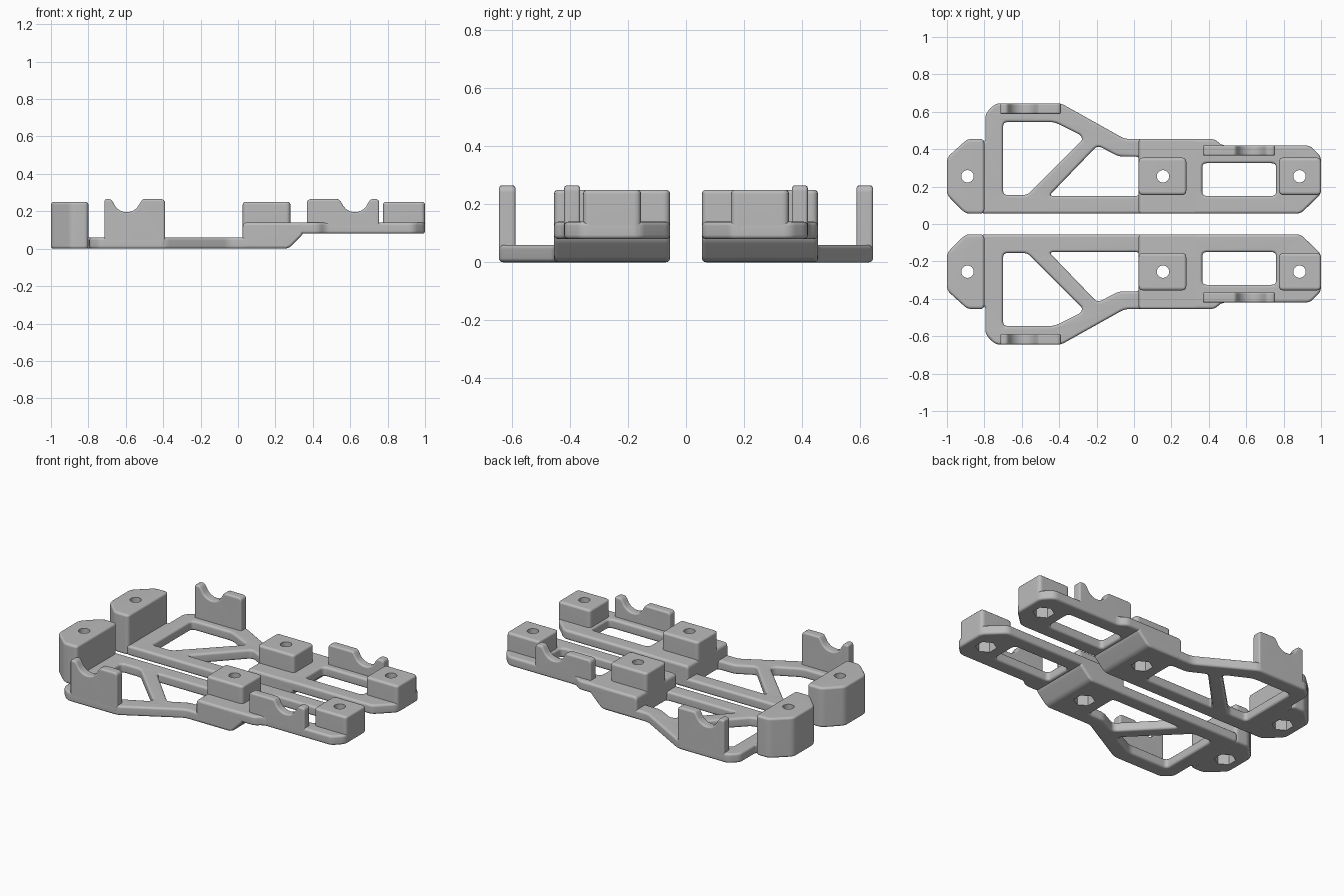
import bpy, bmesh, math
from mathutils import Vector
from mathutils.geometry import tessellate_polygon

cube = bpy.data.objects.get("Cube")
if cube:
    bpy.data.objects.remove(cube)

grey = bpy.data.materials.new("light grey plastic")
grey.use_nodes = True
colour = (0.5, 0.5, 0.5, 1)
grey.diffuse_color = colour
grey.node_tree.nodes["Principled BSDF"].inputs["Base Color"].default_value = colour

INNER, OUTER = 0.055, 0.455      # sides of each rail
BOLT_Y = 0.255
BOLTS = [(-0.89, 0, 0.12), (0.155, 0, 0.12), (0.885, 0.08, 0.16)]


def fillet(points, reach=0.025, steps=4):
    """Round the clear corners of a closed 2D outline."""
    pts = [Vector(p) for p in points]
    out = []
    for i, p in enumerate(pts):
        a, b = pts[i - 1] - p, pts[(i + 1) % len(pts)] - p
        if (-a).angle(b) < math.radians(25):
            out.append(p)
            continue
        t = min(reach, 0.45 * a.length, 0.45 * b.length)
        s, e = p + a.normalized() * t, p + b.normalized() * t
        for k in range(steps + 1):
            u = k / steps
            out.append(s * (1 - u) ** 2 + p * 2 * u * (1 - u) + e * u * u)
    return out


def wind(pts, ccw):
    area = sum(pts[i - 1].x * p.y - p.x * pts[i - 1].y for i, p in enumerate(pts))
    return pts if (area > 0) == ccw else pts[::-1]


def inset(pts, d):
    """Move a closed outline towards the material by d."""
    out = []
    for i, p in enumerate(pts):
        a = (p - pts[i - 1]).normalized()
        b = (pts[(i + 1) % len(pts)] - p).normalized()
        na, nb = Vector((-a.y, a.x)), Vector((-b.y, b.x))
        out.append(p + (na + nb) * d / (1 + na.dot(nb)))
    return out


def prism(name, outline, lo, hi, holes=(), axis="z", edge=0.014):
    """Outline with holes, extruded along an axis with rounded rims."""
    loops = [wind(fillet(outline), True)] + [wind(fillet(h), False) for h in holes]
    arc = [math.pi / 2 * k / 3 for k in range(4)]
    levels = [(edge * (1 - math.sin(a)), lo + edge * (1 - math.cos(a))) for a in arc]
    levels += [(d, lo + hi - h) for d, h in reversed(levels)]
    bm = bmesh.new()
    caps = {0: [], len(levels) - 1: []}
    for loop in loops:
        rings = []
        for k, (d, h) in enumerate(levels):
            flat = inset(loop, d)
            ring = [bm.verts.new((p.x, p.y, h) if axis == "z" else (p.x, h, p.y))
                    for p in flat]
            rings.append(ring)
            if k in caps:
                caps[k].append((flat, ring))
        for r, s in zip(rings, rings[1:]):
            for i in range(len(r)):
                bm.faces.new((r[i - 1], r[i], s[i], s[i - 1]))
    for parts in caps.values():
        verts = [v for _, ring in parts for v in ring]
        for tri in tessellate_polygon([[p.to_3d() for p in flat] for flat, _ in parts]):
            bm.faces.new([verts[i] for i in tri])
    bmesh.ops.recalc_face_normals(bm, faces=bm.faces)
    mesh = bpy.data.meshes.new(name)
    bm.to_mesh(mesh)
    bm.free()
    mesh.materials.append(grey)
    obj = bpy.data.objects.new(name, mesh)
    bpy.context.collection.objects.link(obj)
    return obj


def rect(x0, x1, y0, y1):
    return [(x0, y0), (x1, y0), (x1, y1), (x0, y1)]


def cradle(name, x0, x1, cx, y0, y1, z0):
    """Upright plate with a round notch in its top edge."""
    top = 0.265
    arc = [math.radians(340 - 140 * k / 10) for k in range(11)]
    notch = [(cx + 0.075 * math.cos(a), 0.27 + 0.075 * math.sin(a)) for a in arc]
    outline = [(x0, z0), (x1, z0), (x1, top), (cx + 0.085, top)]
    outline += notch + [(cx - 0.085, top), (x0, top)]
    return prism(name, outline, y0, y1, axis="y", edge=0.01)


# Tall chamfered block at the rear end
end_block = prism("end_block", [
    (-1, 0.155), (-0.9, INNER), (-0.8, INNER), (-0.8, OUTER), (-0.89, OUTER), (-1, 0.355)],
    0, 0.25)

# Low frame with two windows either side of a diagonal strut
low_frame = prism("low_frame", [
    (-0.82, INNER), (0.06, INNER), (0.06, OUTER), (-0.05, OUTER), (-0.39, 0.645),
    (-0.74, 0.645), (-0.795, 0.59), (-0.795, 0.44), (-0.82, 0.44)], 0, 0.06, holes=[
    [(-0.7, 0.155), (-0.57, 0.155), (-0.275, 0.45), (-0.285, 0.475), (-0.425, 0.545),
     (-0.7, 0.545)],
    [(-0.455, 0.15), (0.034, 0.15), (0.034, 0.36), (-0.08, 0.36), (-0.195, 0.42)]])

# Step that lifts the rail, with a sloped underside
step = prism("step", [(0.025, 0), (0.27, 0), (0.352, 0.082), (0.352, 0.14), (0.025, 0.14)],
             INNER, OUTER, axis="y")

# Raised frame with its window
high_frame = prism("high_frame", [
    (0.24, INNER), (0.89, INNER), (1, 0.16), (1, 0.36), (0.94, 0.42), (0.47, 0.42),
    (0.43, OUTER), (0.24, OUTER)], 0.08, 0.14, holes=[rect(0.365, 0.76, 0.15, 0.325)])

# Bolt blocks
middle_block = prism("middle_block", rect(0.025, 0.28, 0.155, 0.355), 0.09, 0.25)
front_block = prism("front_block", rect(0.775, 1, 0.155, 0.355), 0.09, 0.25)

# Notched cradles
rear_cradle = cradle("rear_cradle", -0.715, -0.39, -0.595, 0.588, 0.645, 0.015)
front_cradle = cradle("front_cradle", 0.368, 0.755, 0.625, 0.365, 0.42, 0.095)


# Bolt holes with six-sided nut pockets underneath
def cutter(sides, radius, x, z0, z1):
    bpy.ops.mesh.primitive_cylinder_add(vertices=sides, radius=radius, depth=z1 - z0,
                                        location=(x, BOLT_Y, (z0 + z1) / 2))
    obj = bpy.context.object
    obj.name = "hole_cutter"
    obj.hide_render = True
    return obj


def cut(obj, tool):
    bpy.context.view_layer.objects.active = obj
    mod = obj.modifiers.new("hole", "BOOLEAN")
    mod.operation = "DIFFERENCE"
    mod.solver = "EXACT"
    mod.object = tool
    bpy.ops.object.modifier_apply(modifier=mod.name)


bolted = [[end_block], [step, middle_block], [high_frame, front_block]]
for (x, base, roof), targets in zip(BOLTS, bolted):
    for tool in (cutter(32, 0.033, x, -0.1, 0.4), cutter(6, 0.062, x, base - 0.1, roof)):
        for target in targets:
            cut(target, tool)
        bpy.data.objects.remove(tool)

# Smooth rims and mirror to the other rail
for obj in (end_block, low_frame, step, high_frame, middle_block, front_block,
            rear_cradle, front_cradle):
    bpy.ops.object.select_all(action="DESELECT")
    obj.select_set(True)
    bpy.context.view_layer.objects.active = obj
    bpy.ops.object.shade_smooth_by_angle(angle=math.radians(35))
    mirror = obj.modifiers.new("other rail", "MIRROR")
    mirror.use_axis = (False, True, False)
    mirror.use_mirror_merge = False
    weighted = obj.modifiers.new("even shading", "WEIGHTED_NORMAL")
    weighted.keep_sharp = True
